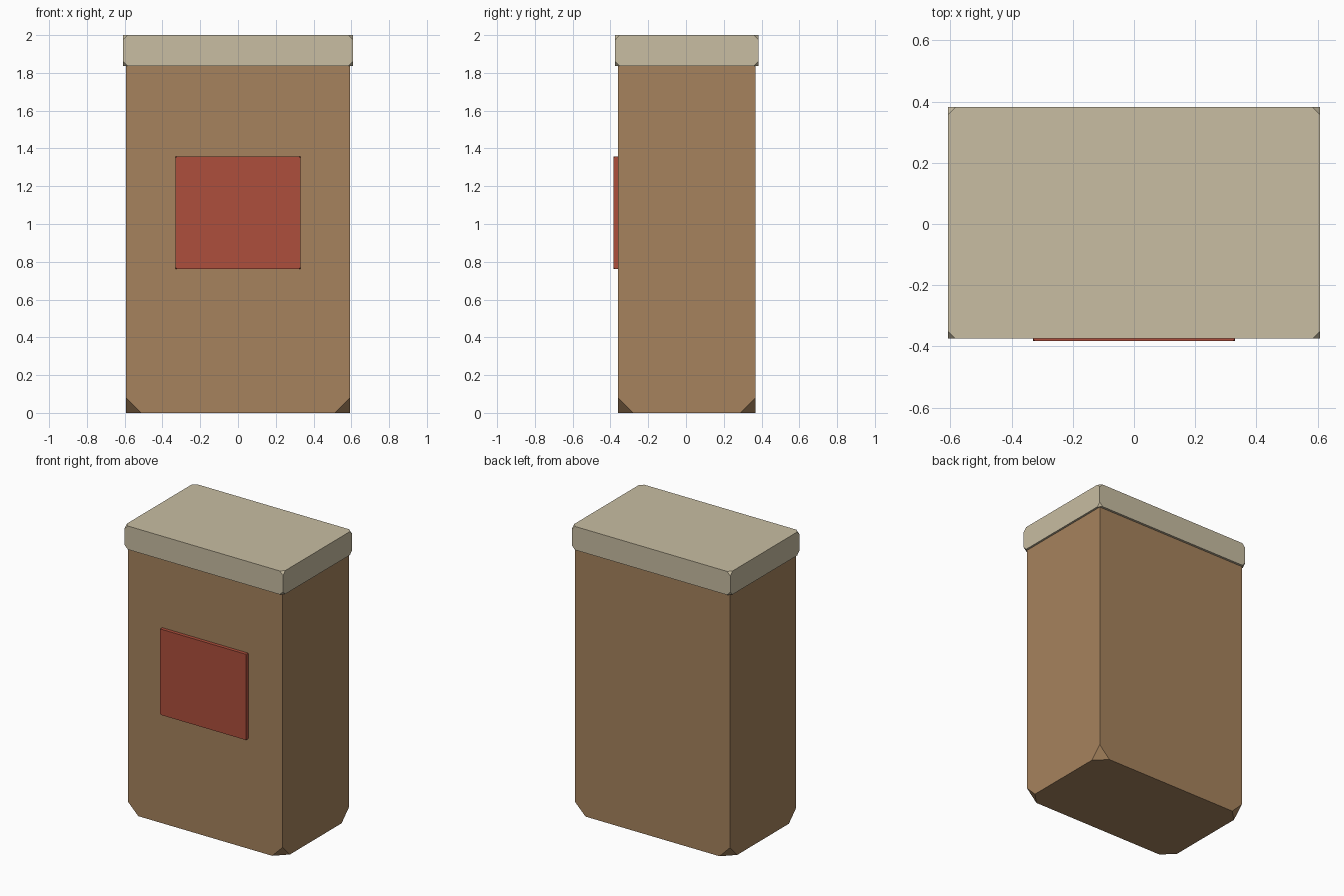
import bpy, bmesh

if "Cube" in bpy.data.objects:
    bpy.data.objects.remove(bpy.data.objects["Cube"])


def make_material(name, rgb):
    mat = bpy.data.materials.new(name)
    mat.diffuse_color = (*rgb, 1.0)
    mat.use_nodes = True
    mat.node_tree.nodes["Principled BSDF"].inputs["Base Color"].default_value = mat.diffuse_color
    return mat


def corner_cut_box(name, low, high, cut, mat):
    """Box whose eight corners are clipped while its edges stay sharp."""
    bm = bmesh.new()
    bmesh.ops.create_cube(bm, size=1.0)
    for v in bm.verts:
        for i in range(3):
            v.co[i] = low[i] if v.co[i] < 0 else high[i]
    bmesh.ops.bevel(bm, geom=bm.verts[:], offset=cut, offset_type='OFFSET',
                    segments=1, profile=0.5, affect='VERTICES')
    bmesh.ops.recalc_face_normals(bm, faces=bm.faces[:])
    mesh = bpy.data.meshes.new(name)
    bm.to_mesh(mesh)
    bm.free()
    mesh.materials.append(mat)
    obj = bpy.data.objects.new(name, mesh)
    bpy.context.collection.objects.link(obj)
    return obj


brown = make_material("cardboard_brown", (0.38, 0.225, 0.11))
cream = make_material("cream", (0.58, 0.51, 0.36))
red = make_material("label_red", (0.42, 0.077, 0.045))

# Tall body, its top tucked inside the lid
corner_cut_box("body", (-0.594, -0.359, 0.0), (0.594, 0.367, 1.925), 0.08, brown)

# Overhanging lid
corner_cut_box("lid", (-0.608, -0.375, 1.837), (0.608, 0.383, 2.0), 0.025, cream)

# Raised label on the front
corner_cut_box("front_label", (-0.331, -0.383, 0.762), (0.331, -0.355, 1.357), 0.008, red)
